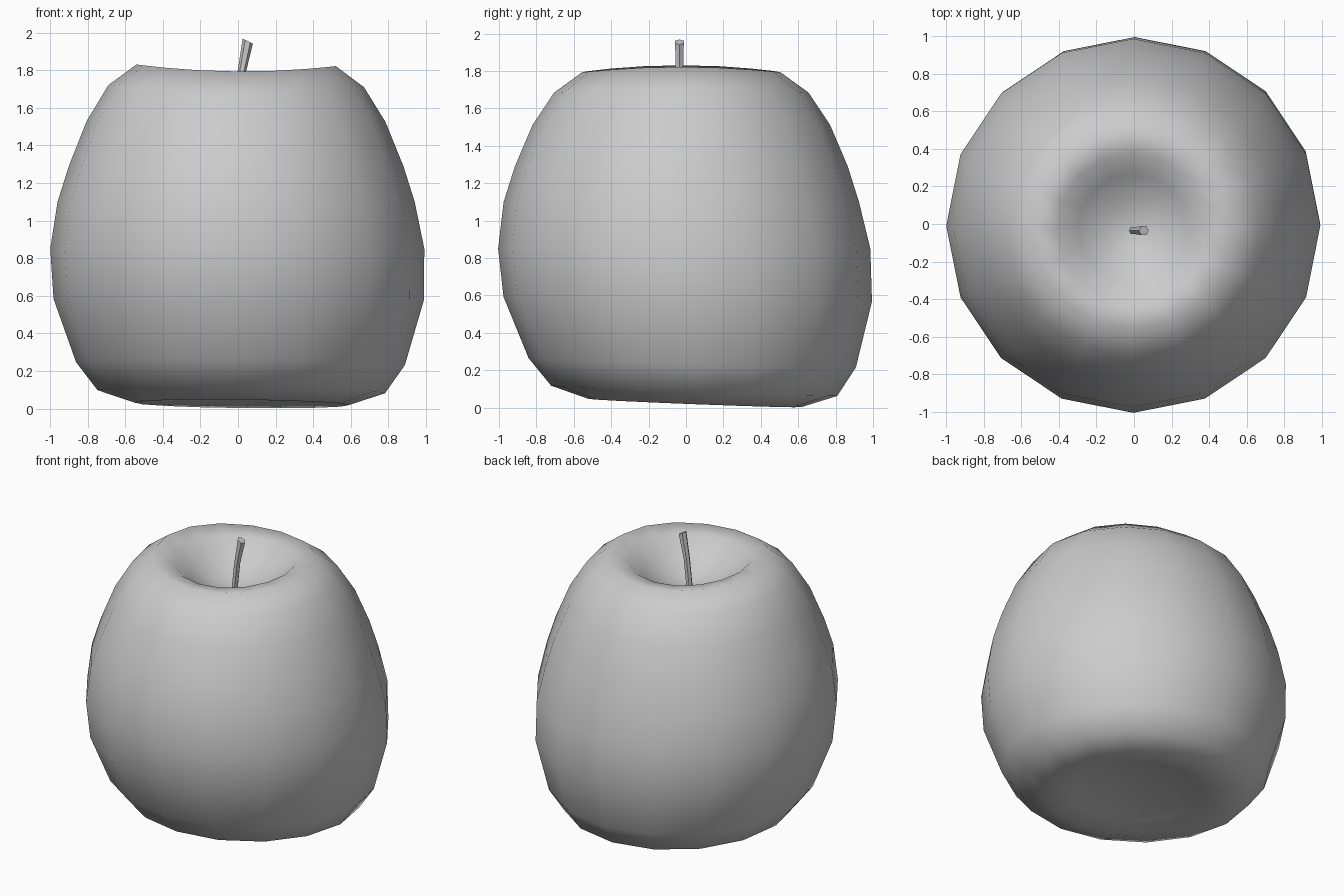
import bpy, bmesh, math

if "Cube" in bpy.data.objects:
    bpy.data.objects.remove(bpy.data.objects["Cube"], do_unlink=True)

grey = bpy.data.materials.new("soft grey")
grey.use_nodes = True
colour = (0.6, 0.6, 0.6, 1)
grey.diffuse_color = colour
grey.node_tree.nodes["Principled BSDF"].inputs["Base Color"].default_value = colour


def loft(name, rings, angle):
    """Skin a list of point rings, close both ends and shade smooth."""
    bm = bmesh.new()
    loops = [[bm.verts.new(p) for p in ring] for ring in rings]
    n = len(loops[0])
    for low, high in zip(loops, loops[1:]):
        for i in range(n):
            j = (i + 1) % n
            bm.faces.new((low[i], low[j], high[j], high[i]))
    bm.faces.new(loops[0][::-1])
    bm.faces.new(loops[-1])
    bmesh.ops.recalc_face_normals(bm, faces=bm.faces)
    mesh = bpy.data.meshes.new(name)
    bm.to_mesh(mesh)
    bm.free()
    mesh.materials.append(grey)
    obj = bpy.data.objects.new(name, mesh)
    bpy.context.collection.objects.link(obj)
    bpy.ops.object.select_all(action="DESELECT")
    obj.select_set(True)
    bpy.context.view_layer.objects.active = obj
    bpy.ops.object.shade_smooth_by_angle(angle=math.radians(angle))
    return obj


# Fruit body: radius and height from the bottom hollow round to the top hollow
profile = [
    (0.06, 0.1), (0.25, 0.09), (0.42, 0.06), (0.57, 0.025), (0.765, 0.09),
    (0.875, 0.24), (0.985, 0.58), (0.995, 0.85), (0.95, 1.1), (0.89, 1.29),
    (0.795, 1.52), (0.68, 1.7), (0.53, 1.81), (0.4, 1.785), (0.29, 1.69),
    (0.15, 1.61), (0.03, 1.58),
]
SIDES = 16


def body_ring(r, z):
    shift = max(-0.025, 0.05 - 0.07 * z)  # the body leans forward as it rises
    base = max(0, 1 - z / 0.85)           # the base is lower at the back
    crown = max(0, (z - 1.4) / 0.4)       # the rim is higher at the sides
    ring = []
    for i in range(SIDES):
        a = math.tau * i / SIDES
        x, y = r * math.cos(a), r * math.sin(a)
        dz = -base * (0.012 * x + 0.04 * y)
        dz += crown * r * (0.03 * math.cos(2 * a) - 0.015 * x)
        ring.append((x + 0.4 * shift, y + shift, z + dz))
    return ring


loft("fruit_body", [body_ring(r, z) for r, z in profile], 180)

# Stem: thin, bent towards the left, cut off at a slant
stem = [(-0.008, 1.54, 0.022, 0), (0.018, 1.78, 0.022, 0), (0.052, 1.955, 0.027, -0.5)]
rings = []
for x, z, r, slant in stem:
    ring = []
    for i in range(6):
        a = math.tau * i / 6
        dx, dy = r * math.cos(a), r * math.sin(a)
        ring.append((x + dx, dy - 0.035, z + slant * dx))
    rings.append(ring)
loft("stem", rings, 50)
